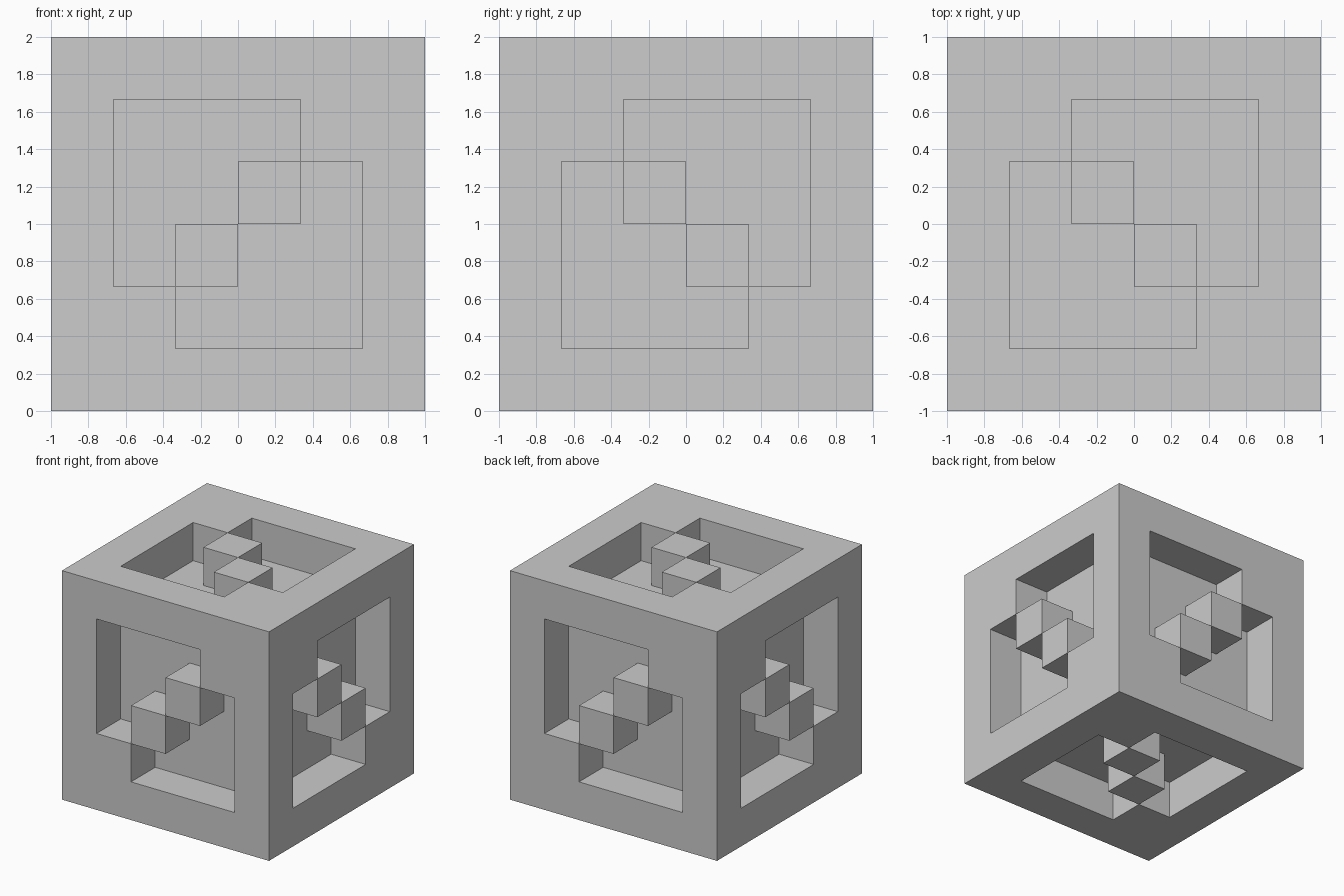
import bpy, bmesh
from math import radians
from mathutils import Matrix, Vector

CELL = 1 / 3  # the cube is six cells wide, pockets are one cell deep
GREY = (0.604, 0.604, 0.604, 1)

default_cube = bpy.data.objects.get("Cube")
if default_cube:
    bpy.data.objects.remove(default_cube, do_unlink=True)

grey = bpy.data.materials.new("mid_grey")
grey.use_nodes = True
grey.diffuse_color = GREY
grey.node_tree.nodes["Principled BSDF"].inputs["Base Color"].default_value = GREY


def make_side():
    """Top side of the cube with two stepped pockets facing each other over a diagonal."""
    bm = bmesh.new()
    bmesh.ops.create_grid(bm, x_segments=6, y_segments=6, size=1,
                          matrix=Matrix.Translation((0, 0, 1)))
    for sign in (1, -1):
        pocket = []
        for f in bm.faces:
            c = f.calc_center_median()
            inside = max(abs(c.x), abs(c.y)) < 2 * CELL
            if c.z > 0.99 and inside and sign * (c.x + c.y) > 0.1:
                pocket.append(f)
        new = bmesh.ops.extrude_face_region(bm, geom=pocket)["geom"]
        bmesh.ops.delete(bm, geom=[f for f in pocket if f.is_valid], context='FACES')
        floor = [v for v in new if isinstance(v, bmesh.types.BMVert)]
        bmesh.ops.translate(bm, verts=floor, vec=(0, 0, -CELL))
    mesh = bpy.data.meshes.new("side")
    bm.to_mesh(mesh)
    bm.free()
    return mesh


# Turn the side onto all six directions and weld them into one shell
side = make_side()
body = bmesh.new()
for flip in (0, 180):
    for turn in (0, 120, 240):
        piece = side.copy()
        piece.transform(Matrix.Rotation(radians(turn), 4, Vector((1, 1, 1)))
                        @ Matrix.Rotation(radians(flip), 4, 'X'))
        body.from_mesh(piece)
        bpy.data.meshes.remove(piece)
bpy.data.meshes.remove(side)
bmesh.ops.remove_doubles(body, verts=body.verts[:], dist=0.001)
bmesh.ops.translate(body, verts=body.verts[:], vec=(0, 0, 1))

mesh = bpy.data.meshes.new("pocketed_cube")
body.to_mesh(mesh)
body.free()
mesh.materials.append(grey)
cube = bpy.data.objects.new("pocketed_cube", mesh)
bpy.context.collection.objects.link(cube)
